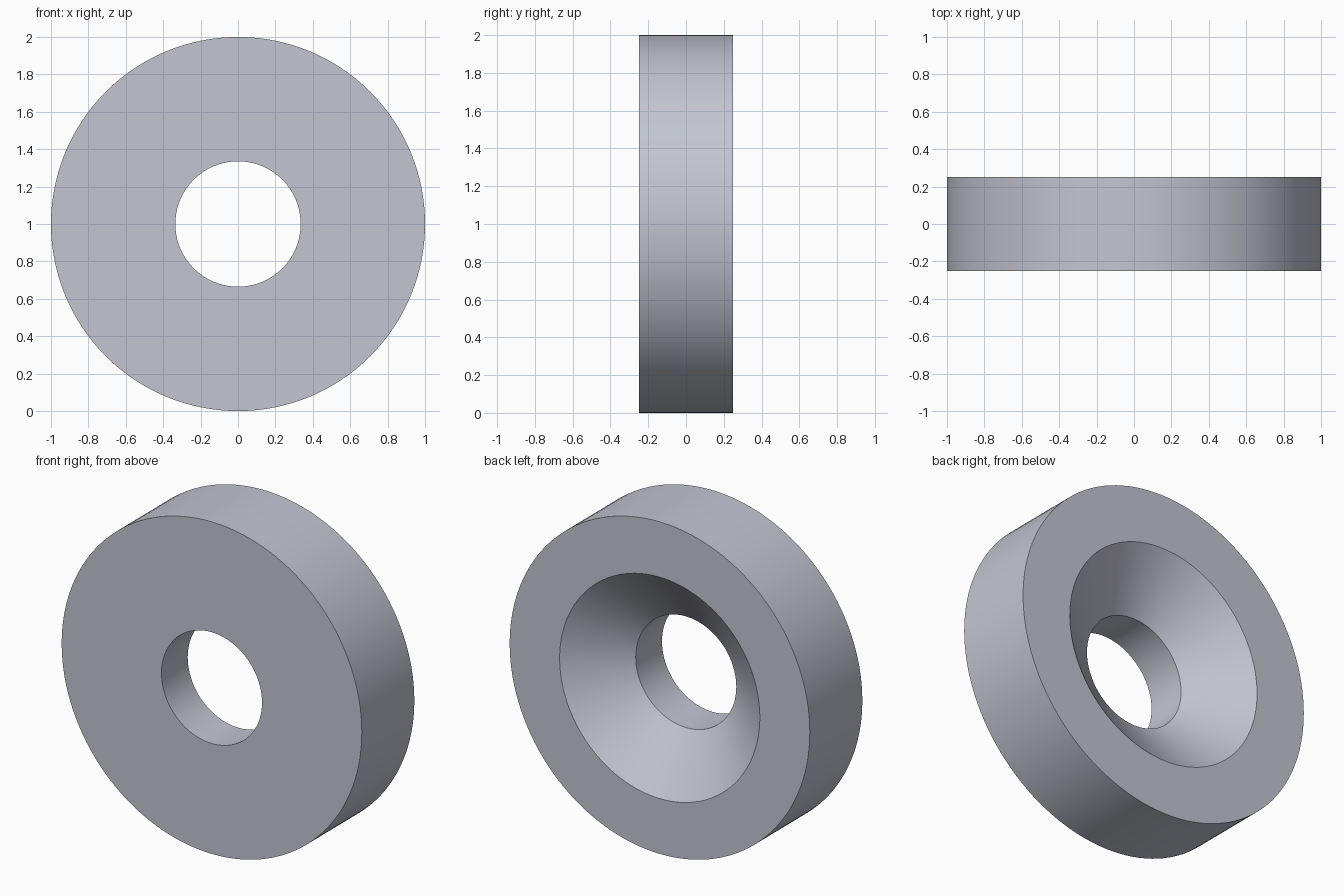
import bpy
import bmesh
import math
from mathutils import Vector, Matrix

cube = bpy.data.objects.get("Cube")
if cube:
    bpy.data.objects.remove(cube, do_unlink=True)

SEGMENTS = 128
CENTRE = Vector((0, 0, 1))

# Cross-section as (radius, y): flat front, countersink opening at the back
PROFILE = [
    (0.335, -0.25),  # hole, front edge
    (1.0, -0.25),    # rim, front edge
    (1.0, 0.25),     # rim, back edge
    (0.667, 0.25),   # countersink mouth
    (0.335, 0.0),    # countersink floor, meets the hole
]

# Plain blue-grey metal
color = (0.55, 0.56, 0.64, 1.0)
metal = bpy.data.materials.new("blue_grey_metal")
metal.use_nodes = True
metal.diffuse_color = color
metal.node_tree.nodes["Principled BSDF"].inputs["Base Color"].default_value = color

# Revolve the cross-section around the y axis
bm = bmesh.new()
rings = []
for i in range(SEGMENTS):
    turn = Matrix.Rotation(2 * math.pi * i / SEGMENTS, 3, "Y")
    rings.append([bm.verts.new(CENTRE + turn @ Vector((r, y, 0))) for r, y in PROFILE])
count = len(PROFILE)
for i in range(SEGMENTS):
    a, b = rings[i], rings[(i + 1) % SEGMENTS]
    for j in range(count):
        k = (j + 1) % count
        bm.faces.new((a[j], a[k], b[k], b[j]))
bmesh.ops.recalc_face_normals(bm, faces=bm.faces)

mesh = bpy.data.meshes.new("countersunk_washer")
bm.to_mesh(mesh)
bm.free()
mesh.materials.append(metal)
washer = bpy.data.objects.new("countersunk_washer", mesh)
bpy.context.collection.objects.link(washer)

# Smooth round walls, sharp rims
bpy.ops.object.select_all(action="DESELECT")
washer.select_set(True)
bpy.context.view_layer.objects.active = washer
bpy.ops.object.shade_smooth_by_angle(angle=math.radians(30))
